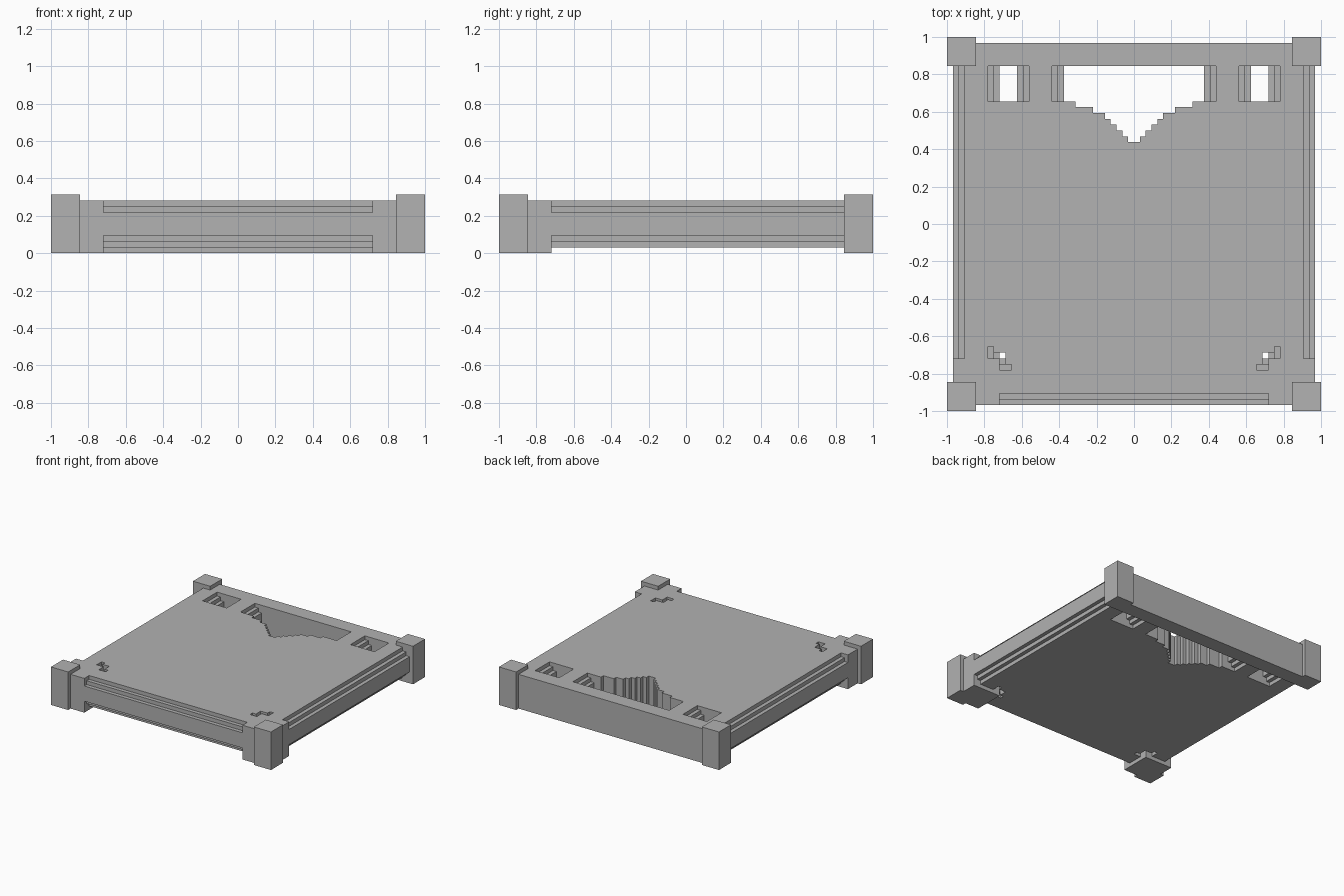
import bpy, bmesh
from mathutils import Vector

if "Cube" in bpy.data.objects:
    bpy.data.objects.remove(bpy.data.objects["Cube"], do_unlink=True)

U = 1 / 32  # one modelling step

grey = bpy.data.materials.new("plain_grey")
grey.use_nodes = True
color = (0.445, 0.445, 0.445, 1)
grey.diffuse_color = color
grey.node_tree.nodes["Principled BSDF"].inputs["Base Color"].default_value = color


def prism(name, outline, axis, lo, hi):
    """Extrude a closed 2D outline along an axis; the outline uses the other two axes in order."""
    i = "xyz".index(axis)

    def place(p, t):
        co = list(p)
        co.insert(i, t)
        return Vector(co) * U

    bm = bmesh.new()
    face = bm.faces.new([bm.verts.new(place(p, lo)) for p in outline])
    out = bmesh.ops.extrude_face_region(bm, geom=[face])
    shift = place((0, 0), hi - lo)
    bmesh.ops.translate(bm, vec=shift,
                        verts=[g for g in out["geom"] if isinstance(g, bmesh.types.BMVert)])
    bmesh.ops.recalc_face_normals(bm, faces=bm.faces)
    mesh = bpy.data.meshes.new(name)
    bm.to_mesh(mesh)
    bm.free()
    mesh.materials.append(grey)
    obj = bpy.data.objects.new(name, mesh)
    bpy.context.collection.objects.link(obj)
    return obj


def rect(a, b, c, d):
    return [(a, c), (b, c), (b, d), (a, d)]


def flip(outline, sx=1, sy=1):
    return [(x * sx, y * sy) for x, y in outline]


def cut(target, *cutter_args):
    """Subtract a prism from the target, then discard the cutter."""
    cutter = prism("cutter", *cutter_args)
    cutter.hide_render = True
    mod = target.modifiers.new("cut", "BOOLEAN")
    mod.operation = "DIFFERENCE"
    mod.solver = "EXACT"
    mod.object = cutter
    bpy.context.view_layer.objects.active = target
    bpy.ops.object.modifier_apply(modifier=mod.name)
    bpy.data.objects.remove(cutter, do_unlink=True)


# Main deck slab
deck = prism("deck", rect(-31, 31, -31, 27), "z", 1, 9)

# Stepped rebates along the upper and lower edges of the sides and front
upper = [(29, 10), (29, 8), (30, 8), (30, 7), (32, 7), (32, 10)]
lower = [(h, 10 - z) for h, z in upper]
for profile in (upper, lower):
    for s in (-1, 1):
        cut(deck, flip(profile, s), "y", -23, 28)
    cut(deck, flip(profile, -1), "x", -23, 23)


# Rear openings with stepped ends, narrow in the middle of their height
def opening(left, right):
    half = [(0, 0), (0, 2), (1, 2), (1, 3), (2, 3), (2, 7), (1, 7), (1, 8), (0, 8), (0, 10)]
    outline = [(left + d, z) for d, z in half] + [(right - d, z) for d, z in reversed(half)]
    cut(deck, outline, "y", 21, 28)


opening(-25, -18)
opening(18, 25)
opening(-14, 14)

# Stair-edged pointed notch in front of the middle opening
stairs = []
for row, width in enumerate((1, 2, 3, 4, 5, 7, 10)):
    stairs += [(width, 14 + row), (width, 15 + row)]
stairs[-1] = (10, 22)
cut(deck, stairs + [(-x, y) for x, y in reversed(stairs)], "z", 0, 10)

# Stepped zigzag slots at the inner front corners
zigzag = [(25, -23), (23, -23), (23, -25), (21, -25), (21, -24), (22, -24),
          (22, -22), (24, -22), (24, -21), (25, -21)]
elbow = [(24, -23), (23, -23), (23, -24), (22, -24), (22, -22), (24, -22)]
for s in (-1, 1):
    cut(deck, flip(rect(22, 23, -23, -22), s), "z", 0, 10)
    for outline, depth in ((elbow, 3), (zigzag, 2)):
        cut(deck, flip(outline, s), "z", 0, depth)
        cut(deck, flip(outline, s), "z", 10 - depth, 10)

# Rear beam reaching the ground
prism("rear_beam", rect(-27, 27, 27, 31), "z", 0, 9)

# Corner posts and the front feet wrapped around them
foot = [(23, -31), (27, -31), (27, -27), (31, -27), (31, -23), (23, -23)]
for s, side in ((-1, "right"), (1, "left")):
    for t, end in ((-1, "front"), (1, "rear")):
        prism(f"{end}_{side}_post", flip(rect(27, 32, 27, 32), s, t), "z", 0, 10)
    prism(f"{side}_foot", flip(foot, s), "z", 0, 1)
